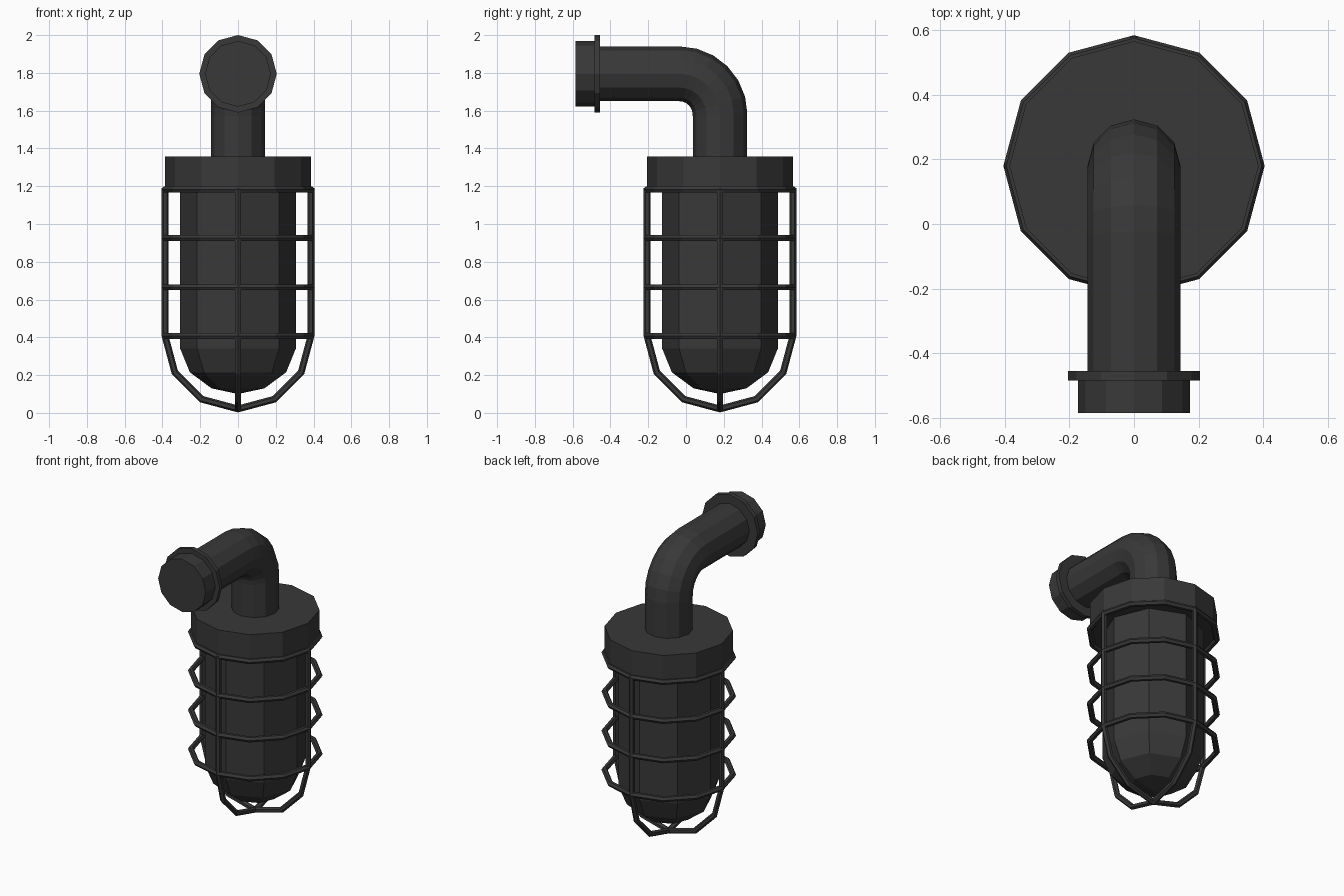
import bpy, bmesh
from math import sin, cos, pi, radians
from mathutils import Vector

if "Cube" in bpy.data.objects:
    bpy.data.objects.remove(bpy.data.objects["Cube"])

AXIS_Y = 0.18          # lamp body axis
PIPE_Z = 1.795         # height of the wall pipe

metal = bpy.data.materials.new("dark_metal")
metal.diffuse_color = (0.04, 0.04, 0.04, 1)
metal.use_nodes = True
metal.node_tree.nodes["Principled BSDF"].inputs["Base Color"].default_value = metal.diffuse_color


def make_object(name, bm):
    bmesh.ops.recalc_face_normals(bm, faces=bm.faces)
    mesh = bpy.data.meshes.new(name)
    bm.to_mesh(mesh)
    bm.free()
    mesh.materials.append(metal)
    obj = bpy.data.objects.new(name, mesh)
    bpy.context.collection.objects.link(obj)
    return obj


def bridge(bm, a, b):
    n = len(a)
    for i in range(n):
        bm.faces.new((a[i], a[(i + 1) % n], b[(i + 1) % n], b[i]))


def lathe(name, profile, sides):
    """Turn (radius, height) points round z; flat caps close both ends."""
    bm = bmesh.new()
    rings = [[bm.verts.new((r * cos(2 * pi * i / sides), r * sin(2 * pi * i / sides), z))
              for i in range(sides)] for r, z in profile]
    for a, b in zip(rings, rings[1:]):
        bridge(bm, a, b)
    bm.faces.new(rings[0])
    bm.faces.new(rings[-1])
    bmesh.ops.remove_doubles(bm, verts=bm.verts, dist=1e-4)
    return make_object(name, bm)


def sweep(name, path, normal, radius, sides, closed=False):
    """Round tube along a planar path with mitred corners."""
    bm = bmesh.new()
    pts, normal, n = [Vector(p) for p in path], Vector(normal), len(path)
    rings = []
    for i, p in enumerate(pts):
        before = pts[i - 1] if i or closed else None
        after = pts[(i + 1) % n] if i < n - 1 or closed else None
        d0 = (p - before).normalized() if before else (after - p).normalized()
        d1 = (after - p).normalized() if after else d0
        t = (d0 + d1).normalized()
        side = t.cross(normal) / t.dot(d0)
        rings.append([bm.verts.new(p + radius * (side * cos(2 * pi * k / sides)
                                                 + normal * sin(2 * pi * k / sides)))
                      for k in range(sides)])
    for a, b in zip(rings, rings[1:]):
        bridge(bm, a, b)
    if closed:
        bridge(bm, rings[-1], rings[0])
    else:
        bm.faces.new(rings[0])
        bm.faces.new(rings[-1])
    return make_object(name, bm)


# Lamp cap and glass jar with rounded bottom
cap = lathe("lamp_cap", [(0.386, 1.185), (0.386, 1.357)], 12)
glass = lathe("glass_jar", [(0.306, 1.2), (0.306, 0.34), (0.255, 0.215),
                            (0.14, 0.13), (0, 0.1)], 8)
for part in (cap, glass):
    part.location.y = AXIS_Y

# Cage: four hoops and two crossing U-shaped wires
R, WIRE, LOW = 0.386, 0.018, 0.407
for i, z in enumerate((1.182, 0.925, 0.665, LOW)):
    hoop = [(R * cos(k * pi / 6), AXIS_Y + R * sin(k * pi / 6), z) for k in range(12)]
    sweep(f"cage_hoop_{i + 1}", hoop, (0, 0, 1), WIRE, 6, closed=True)

arch = [(-R, 1.19)]
arch += [(-R * cos(k * pi / 6), LOW - R * sin(k * pi / 6)) for k in range(7)]
arch += [(R, 1.19)]
sweep("cage_wire_side", [(u, AXIS_Y, z) for u, z in arch], (0, 1, 0), WIRE, 6)
sweep("cage_wire_front", [(0, AXIS_Y + u, z) for u, z in arch], (1, 0, 0), WIRE, 6)

# Bent pipe from the cap to the wall fitting
BEND = 0.215
bend = [(0, AXIS_Y - BEND + BEND * cos(a), PIPE_Z - BEND + BEND * sin(a))
        for a in (radians(15 * k) for k in range(7))]
sweep("bent_pipe", [(0, AXIS_Y, 1.34)] + bend + [(0, -0.47, PIPE_Z)],
      (1, 0, 0), 0.144, 12)

# Wall fitting: thin flange and end plug facing the front
for name, r, y0, y1 in (("pipe_flange", 0.205, 0.456, 0.484),
                        ("end_plug", 0.174, 0.47, 0.585)):
    part = lathe(name, [(r, y0), (r, y1)], 12)
    part.rotation_euler.x = pi / 2
    part.location.z = PIPE_Z
